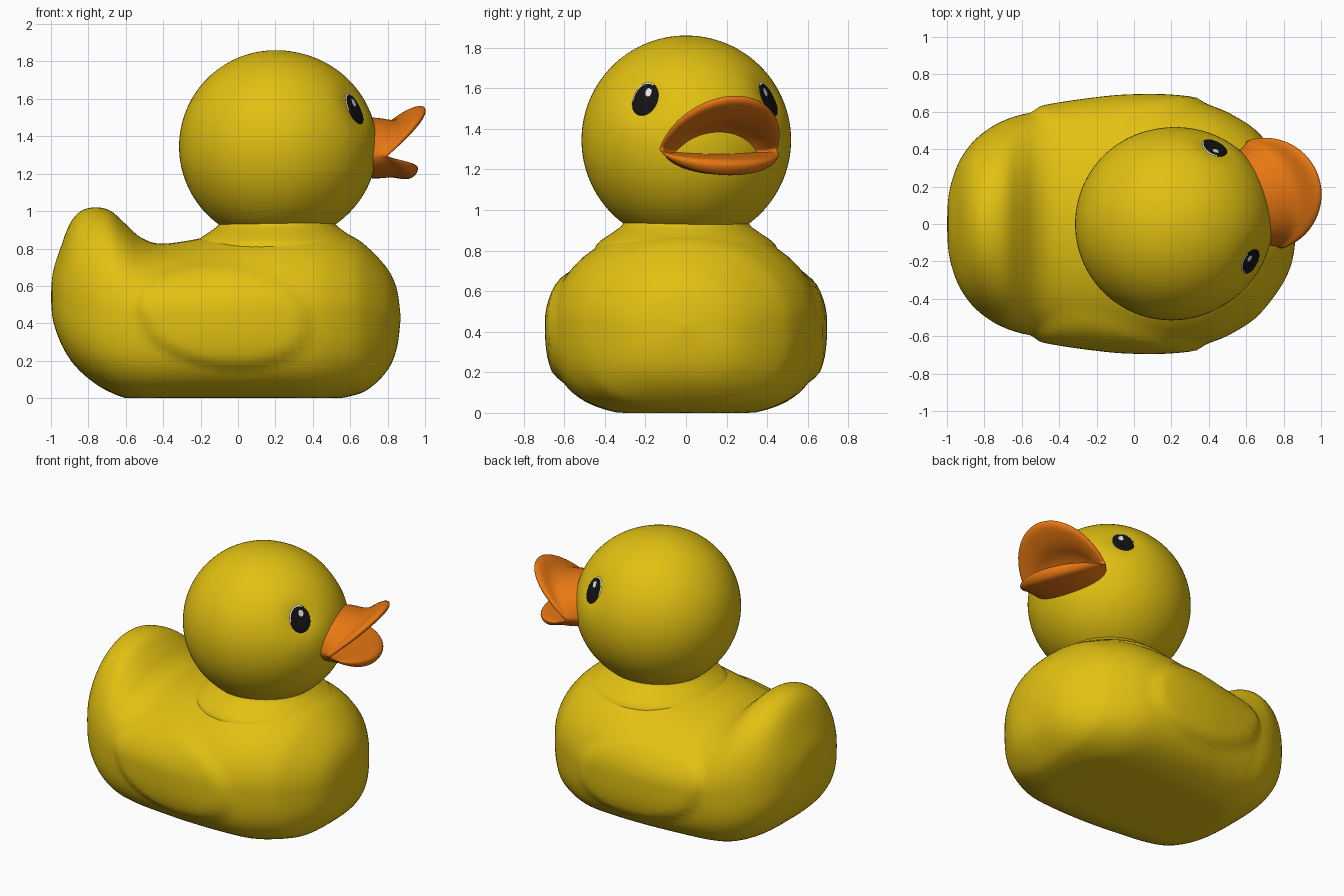
import bpy, bmesh
from math import sin, cos, pi, radians, exp, atan2, asin, copysign
from mathutils import Vector

if "Cube" in bpy.data.objects:
    bpy.data.objects.remove(bpy.data.objects["Cube"])


def material(name, rgb):
    m = bpy.data.materials.new(name)
    m.diffuse_color = (*rgb, 1)
    m.use_nodes = True
    m.node_tree.nodes["Principled BSDF"].inputs["Base Color"].default_value = m.diffuse_color
    return m


YELLOW = material("yellow", (0.76, 0.53, 0.006))
ORANGE = material("orange", (0.80, 0.185, 0.006))
BLACK = material("black", (0.006, 0.006, 0.006))
WHITE = material("white", (0.85, 0.85, 0.85))


def catmull(rows, steps):
    """Smooth interpolation through rows of numbers."""
    out = []
    for i in range(len(rows) - 1):
        p = [rows[max(0, min(len(rows) - 1, i + k))] for k in (-1, 0, 1, 2)]
        for j in range(steps):
            t = j / steps
            out.append([b + 0.5 * t * (c - a + t * (2 * a - 5 * b + 4 * c - d + t * (3 * (b - c) + d - a)))
                        for a, b, c, d in zip(*p)])
    out.append(list(rows[-1]))
    return out


def loft(name, rings, mats, rule=None):
    """Skin closed rings of points; rings that shrink to a point are merged."""
    bm = bmesh.new()
    vs = [[bm.verts.new(p) for p in r] for r in rings]
    n = len(vs[0])
    for i in range(len(vs) - 1):
        for j in range(n):
            k = (j + 1) % n
            f = bm.faces.new((vs[i][j], vs[i][k], vs[i + 1][k], vs[i + 1][j]))
            f.smooth = True
            f.material_index = rule(i, j) if rule else 0
    bmesh.ops.remove_doubles(bm, verts=bm.verts, dist=1e-5)
    bmesh.ops.recalc_face_normals(bm, faces=bm.faces)
    me = bpy.data.meshes.new(name)
    bm.to_mesh(me)
    bm.free()
    for m in mats:
        me.materials.append(m)
    ob = bpy.data.objects.new(name, me)
    bpy.context.collection.objects.link(ob)
    return ob


# Body: cross-sections along x as (x, bottom, top, half width, widest height)
stations = [
    (-1.0, .54, .54, 0, .54), (-.99, .42, .67, .16, .54), (-.95, .30, .80, .30, .53),
    (-.90, .21, .93, .39, .51), (-.84, .14, 1.0, .46, .49), (-.76, .075, 1.02, .52, .47),
    (-.68, .03, 1.0, .56, .46), (-.60, .0, .93, .585, .45), (-.52, -.015, .86, .60, .45),
    (-.42, -.02, .826, .62, .45), (-.25, -.02, .845, .645, .45), (-.05, -.02, .89, .665, .45),
    (.20, -.02, .94, .665, .45), (.42, -.02, .93, .63, .45), (.60, .01, .87, .54, .45),
    (.70, .05, .80, .45, .44), (.80, .15, .69, .31, .43), (.85, .27, .58, .18, .43),
    (.87, .43, .43, 0, .43)]


def wing(x, z):
    """Raised teardrop on each flank."""
    dz = z - .44 + .1 * (x + .08)
    d = (((x + .08) / .47) ** 2 + (dz / .28) ** 2) ** .5
    t = max(0, min(1, (1.04 - d) / .16))
    return .027 * t * t * (3 - 2 * t)


def body_ring(row, n=80):
    x, bottom, top, w, mid = row
    pts = []
    for j in range(n):
        c, s = cos(2 * pi * j / n), sin(2 * pi * j / n)
        if s >= 0:
            y, z = w * c, mid + (top - mid) * s
        else:
            y = w * copysign(abs(c) ** .667, c)
            z = mid - (mid - bottom) * abs(s) ** .667
        z = max(z, 0)
        if w > 0.01 and abs(y) > .2:
            y += copysign(wing(x, z), y)
        pts.append((x, y, z))
    return pts


loft("body", [body_ring(r) for r in catmull(stations, 5)], [YELLOW])

# Neck collar blending body into head
collar = catmull([(.28, 1.0), (.30, .965), (.305, .945), (.32, .92), (.36, .89), (.44, .83), (.46, .75)], 4)
loft("neck", [[(.21 + r * cos(a * pi / 32), r * sin(a * pi / 32), z) for a in range(64)]
              for r, z in collar], [YELLOW])

# Head: a sphere turned to one side, fuller in front, with shallow eye sockets
CENTRE = Vector((.2, 0, 1.345))
TURN = radians(17.5)
EYE_AZ, EYE_EL = radians(43), radians(23.5)


def direction(az, el):
    return Vector((cos(az) * cos(el), sin(az) * cos(el), sin(el)))


def head_point(az, el, offset=0):
    d = direction(az, el)
    front = max(0, d.dot(direction(TURN, 0)))
    r = .515 * (1 + .06 * front ** 2)
    for side in (-1, 1):
        gap = (d - direction(TURN + side * EYE_AZ, EYE_EL)).length
        r -= .026 * exp(-(gap / .2) ** 2)
    return CENTRE + d * (r + offset)


loft("head", [[head_point(2 * pi * j / 96, -pi / 2 + pi * i / 56) for j in range(96)]
              for i in range(57)], [YELLOW])

# Eyes: thin domed ovals with a glint and a pale rim
LEVELS = [k / 16 for k in range(16, -1, -1)]
SEGS = 48


def eye_rule(i, j):
    if i == 0:
        return 0
    r = (LEVELS[i - 1] + LEVELS[i]) / 2
    a = 2 * pi * (j + .5) / SEGS
    u, v = r * cos(a), r * sin(a)
    glint = ((u - .2) / .24) ** 2 + ((v - .36) / .24) ** 2 < 1
    rim = r > .86 and radians(60) < a < radians(185)
    return 1 if glint or rim else 0


for side, label in ((-1, "right"), (1, "left")):
    def eye_point(r, j, offset):
        a = 2 * pi * j / SEGS
        return head_point(TURN + side * (EYE_AZ - .155 * r * cos(a)),
                          EYE_EL + .18 * r * sin(a), offset)
    rings = [[eye_point(0, j, -.02) for j in range(SEGS)]]
    rings += [[eye_point(r, j, .01 * (1 - r ** 4) - .001) for j in range(SEGS)] for r in LEVELS]
    loft(label + "_eye", rings, [BLACK, WHITE], eye_rule)

# Bill: open funnel, rings as (half width, corner z, rise, drop, forward, upper reach, lower reach)
bill = [
    (.25, 1.30, .20, .11, .38, .0, .0), (.27, 1.30, .20, .125, .47, .08, .08),
    (.285, 1.30, .19, .12, .50, .18, .15), (.30, 1.30, .255, .128, .515, .27, .225),
    (.302, 1.295, .262, .085, .53, .295, .25), (.285, 1.29, .225, .045, .53, .28, .235),
    (.25, 1.285, .16, .02, .51, .19, .16), (.20, 1.285, .12, .01, .49, .09, .07),
    (.10, 1.29, .06, .01, .47, .03, .02), (0, 1.30, 0, 0, .46, 0, 0)]


def bill_ring(row, n=64):
    w, z0, rise, drop, f0, up, low = row
    pts = []
    for j in range(n):
        c, s = cos(2 * pi * j / n), sin(2 * pi * j / n)
        side = w * c
        f = f0 + (up * s if s > 0 else -low * s)
        z = z0 + (rise * s if s > 0 else drop * s)
        pts.append((CENTRE.x + f * cos(TURN) - side * sin(TURN),
                    f * sin(TURN) + side * cos(TURN), z))
    return pts


loft("bill", [bill_ring(r) for r in catmull(bill, 4)], [ORANGE])
